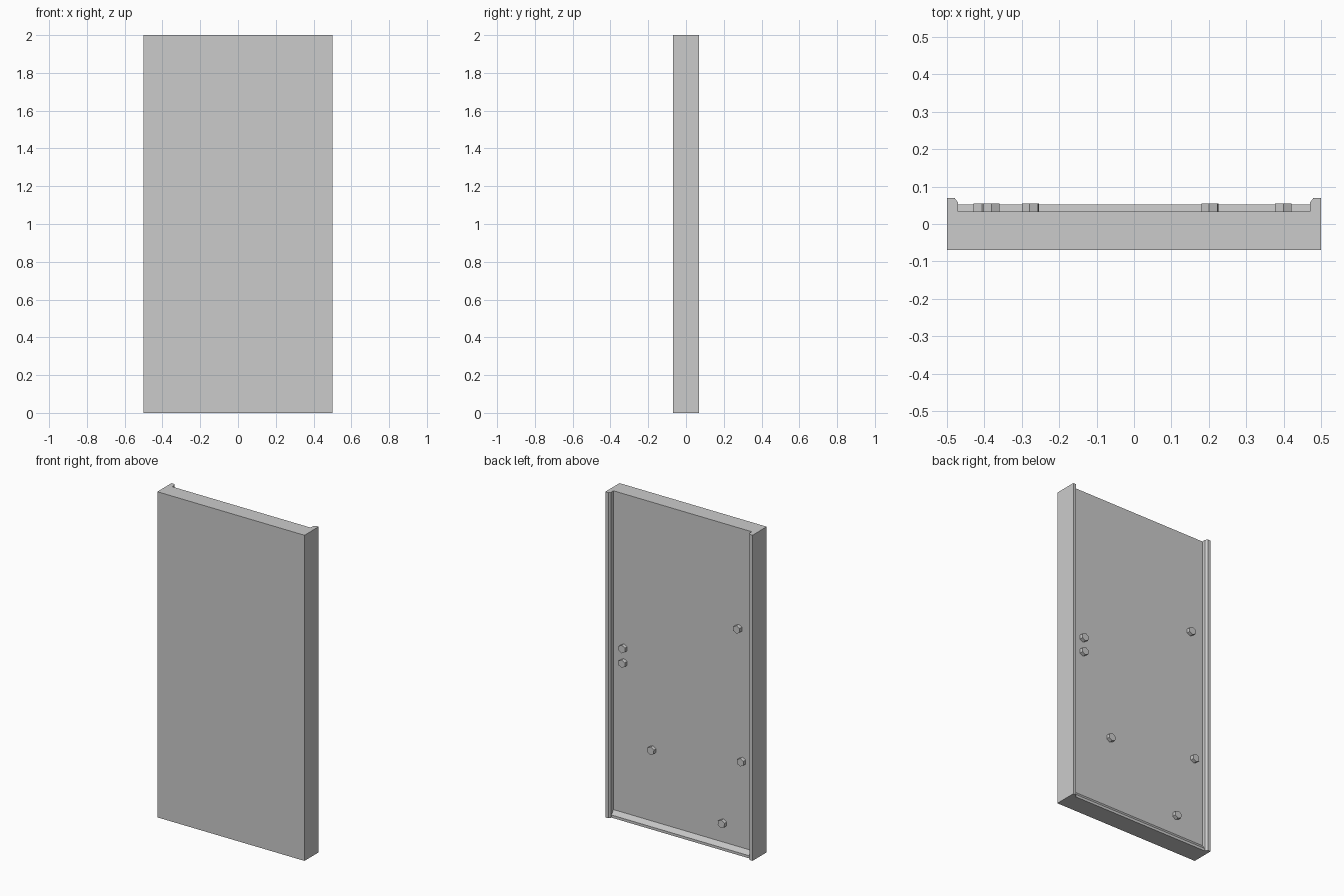
import bpy, bmesh, math

if "Cube" in bpy.data.objects:
    bpy.data.objects.remove(bpy.data.objects["Cube"])


def prism(name, points, vec):
    """Extrude a closed 3D polygon along vec."""
    bm = bmesh.new()
    face = bm.faces.new([bm.verts.new(p) for p in points])
    new = bmesh.ops.extrude_face_region(bm, geom=[face])["geom"]
    bmesh.ops.translate(bm, vec=vec, verts=[v for v in new if isinstance(v, bmesh.types.BMVert)])
    bmesh.ops.recalc_face_normals(bm, faces=bm.faces)
    mesh = bpy.data.meshes.new(name)
    bm.to_mesh(mesh)
    bm.free()
    obj = bpy.data.objects.new(name, mesh)
    bpy.context.collection.objects.link(obj)
    return obj


BACK = 0.033  # recessed back surface

# Panel with a chamfered rail down each side of the back: mirrored half profile
half = [(0.5, -0.069), (0.5, 0.069), (0.479, 0.069), (0.47, 0.057), (0.47, BACK)]
profile = half + [(-x, y) for x, y in reversed(half)]
prism("panel", [(x, y, 0) for x, y in profile], (0, 0, 2))

# Sloped ledge along the bottom of the back
ledge = [(BACK, 0), (0.052, 0), (0.052, 0.016), (BACK, 0.042)]
prism("bottom_ledge", [(-0.47, y, z) for y, z in ledge], (0.94, 0, 0))

# Hexagonal bolts scattered over the back
bolts = [(-0.381, 1.383, 0), (0.399, 1.054, 0), (0.399, 0.964, 0),
         (0.203, 0.482, 6), (-0.407, 0.574, 0), (-0.277, 0.161, 6)]
for i, (x, z, turn) in enumerate(bolts):
    ring = [math.radians(30 + turn + 60 * k) for k in range(6)]
    prism(f"bolt_{i + 1}",
          [(x + 0.025 * math.cos(a), BACK, z + 0.025 * math.sin(a)) for a in ring],
          (0, 0.022, 0))
